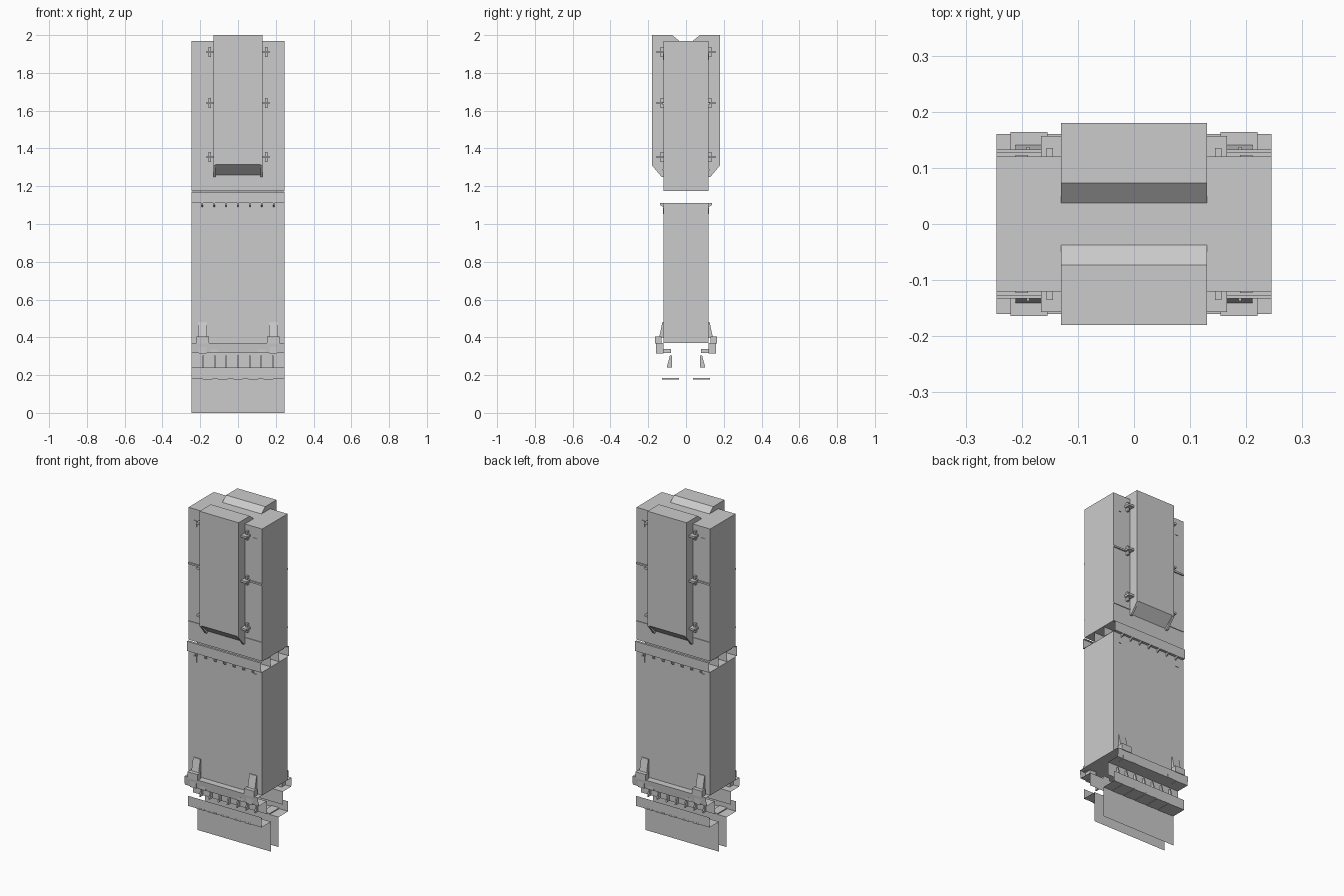
import bpy
import bmesh

cube = bpy.data.objects.get("Cube")
if cube:
    bpy.data.objects.remove(cube)

grey = bpy.data.materials.new("plain_grey")
grey.use_nodes = True
grey.diffuse_color = (0.6, 0.6, 0.6, 1)
grey.node_tree.nodes["Principled BSDF"].inputs["Base Color"].default_value = (0.6, 0.6, 0.6, 1)

HALF = 0.245          # half width of the housing
FACE = 0.12           # half depth of the housing


def finish(name, bm):
    bmesh.ops.recalc_face_normals(bm, faces=bm.faces[:])
    mesh = bpy.data.meshes.new(name)
    bm.to_mesh(mesh)
    bm.free()
    mesh.materials.append(grey)
    obj = bpy.data.objects.new(name, mesh)
    bpy.context.collection.objects.link(obj)
    return obj


def extrude(name, profile, spans, side=1, closed=True):
    """Sweep a (depth out from centre, height) profile along x for each span."""
    bm = bmesh.new()
    for x0, x1 in spans:
        a = [bm.verts.new((x0, side * d, z)) for d, z in profile]
        b = [bm.verts.new((x1, side * d, z)) for d, z in profile]
        n = len(profile)
        for i in range(n if closed else n - 1):
            j = (i + 1) % n
            bm.faces.new((a[i], a[j], b[j], b[i]))
        if closed:
            bm.faces.new(a)
            bm.faces.new(b[::-1])
    return finish(name, bm)


def rect(d0, d1, z0, z1):
    return [(d0, z0), (d1, z0), (d1, z1), (d0, z1)]


def around(centres, half):
    return [(c - half, c + half) for c in centres]


FULL = [(-HALF, HALF)]

# Main housings
extrude("upper_housing", rect(-FACE, FACE, 1.175, 1.97), FULL)
extrude("lower_housing", rect(-FACE, FACE, 0.37, 1.11), FULL)

for side, label in ((-1, "front"), (1, "back")):
    def part(name, profile, spans, closed=True):
        return extrude(label + "_" + name, profile, spans, side, closed)

    # Cover hooked over the top edge, with a recessed chamfer between end cheeks
    part("cover", [(0.18, 2), (0.073, 2), (0.037, 1.97), (FACE, 1.97),
                   (FACE, 1.26), (0.18, 1.315)], [(-0.118, 0.118)])
    part("cover_cheeks", [(0.18, 2), (0.073, 2), (0.037, 1.97), (FACE, 1.97),
                          (FACE, 1.25), (0.13, 1.25), (0.18, 1.31)],
         [(-0.13, -0.118), (0.118, 0.13)])

    # Hinges beside the cover
    for z in (1.91, 1.64, 1.355):
        part("hinge_plate", rect(FACE, 0.135, z - 0.027, z + 0.027), around((-0.15, 0.15), 0.006))
        part("hinge_pin", rect(FACE, 0.157, z - 0.006, z + 0.006), around((-0.148, 0.148), 0.018))

    # Trim strips and latch plates
    part("middle_trim", rect(FACE, 0.127, 1.632, 1.642), [(-HALF, -0.165), (0.165, HALF)])
    part("lower_trim", rect(FACE, 0.124, 1.284, 1.29), FULL)
    for z in (1.885, 1.07):
        part("latch_plate", rect(FACE, 0.123, z - 0.018, z + 0.018), around((-0.2, 0.2), 0.011))

    # Sheet channel between the housings
    part("joint_channel", [(FACE, 1.17), (0.133, 1.17), (0.133, 1.112), (0.04, 1.112),
                           (0.04, 1.172), (0.09, 1.172)], FULL, False)
    part("joint_gussets", [(FACE, 1.11), (0.137, 1.11), (0.137, 1.1), (FACE, 1.09)],
         around([i * 0.063 for i in range(-3, 4)], 0.003))

    # Sheet rail under the lower housing
    part("upper_rail", [(FACE, 0.37), (0.16, 0.37), (0.155, 0.318), (0.075, 0.318),
                        (0.075, 0.24)], FULL, False)
    part("rail_fins", [(0.075, 0.305), (0.085, 0.305), (0.102, 0.24), (0.075, 0.24)],
         around([-0.183 + i * 0.061 for i in range(7)], 0.004))

    # Sheet skirt with turned-up lip
    part("skirt", [(0.036, 0), (0.036, 0.18), (0.127, 0.18), (0.127, 0.24)], FULL, False)
    part("skirt_ribs", rect(0.037, 0.128, 0.178, 0.186),
         around([i * 0.08 for i in range(-2, 3)], 0.025))

    # Clamps gripping the upper rail
    outer = (-0.187, 0.187)
    part("clamp_tongues", [(FACE, 0.48), (0.125, 0.48), (0.142, 0.4), (FACE, 0.4)],
         around(outer, 0.024))
    part("clamp_heads", rect(0.13, 0.164, 0.368, 0.405), around(outer, 0.033))
    part("clamp_feet", rect(FACE, 0.158, 0.315, 0.37), around(outer, 0.02))
    part("rail_keepers", rect(0.08, 0.157, 0.318, 0.338), around((-0.125, 0.125), 0.02))
